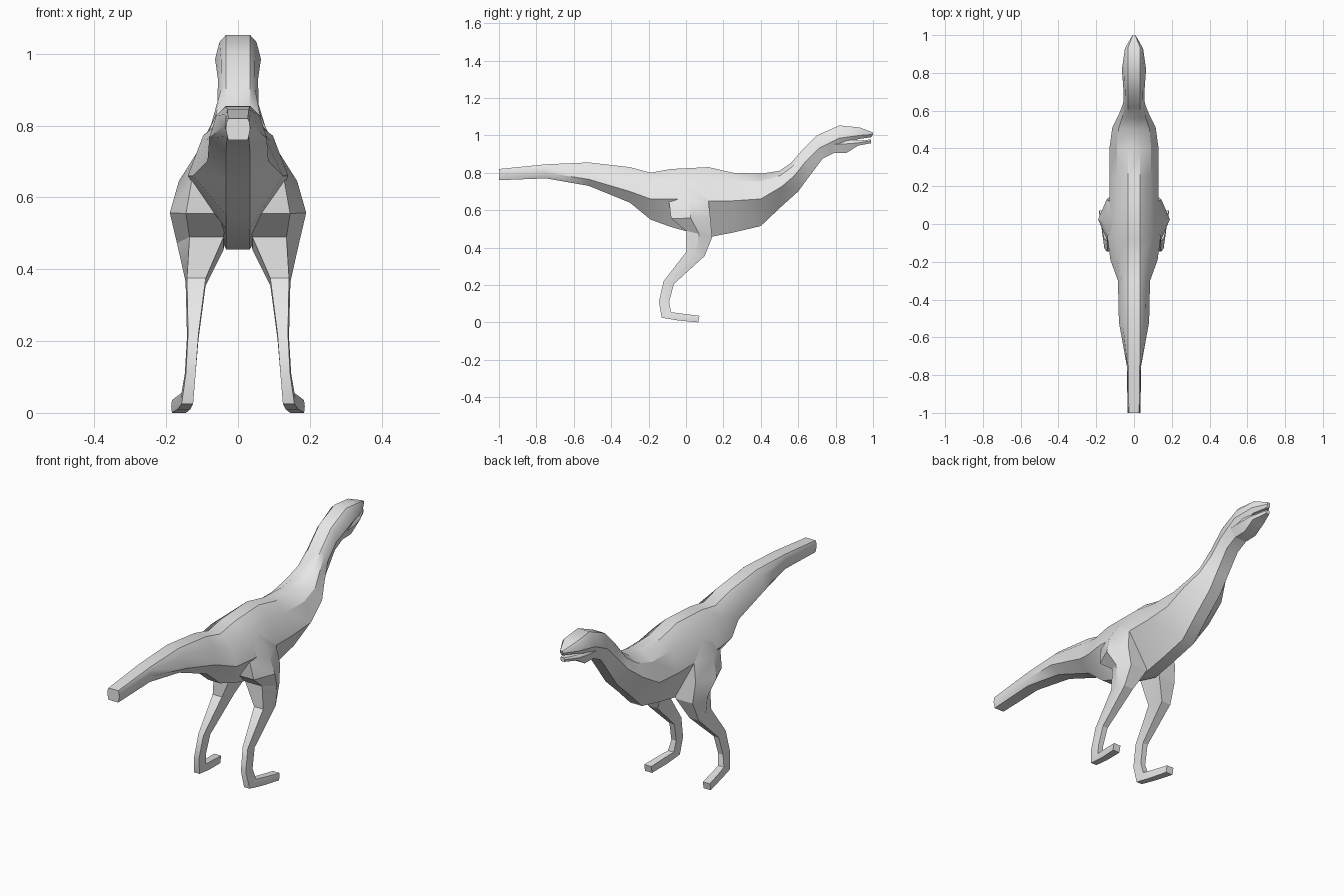
import bpy
import bmesh
from math import radians

if "Cube" in bpy.data.objects:
    bpy.data.objects.remove(bpy.data.objects["Cube"], do_unlink=True)

# One plain grey for the whole animal
grey = bpy.data.materials.new("plain_grey")
grey.use_nodes = True
colour = (0.8, 0.8, 0.8, 1)
grey.diffuse_color = colour
grey.node_tree.nodes["Principled BSDF"].inputs["Base Color"].default_value = colour


def loft(name, rings, angle):
    """Skin a row of equal-sized rings and cap both ends."""
    bm = bmesh.new()
    rows = [[bm.verts.new(point) for point in ring] for ring in rings]
    count = len(rows[0])
    for first, second in zip(rows, rows[1:]):
        for i in range(count):
            j = (i + 1) % count
            bm.faces.new((first[i], first[j], second[j], second[i]))
    bm.faces.new(rows[0])
    bm.faces.new(rows[-1])
    bmesh.ops.recalc_face_normals(bm, faces=bm.faces)
    mesh = bpy.data.meshes.new(name)
    bm.to_mesh(mesh)
    bm.free()
    mesh.materials.append(grey)
    obj = bpy.data.objects.new(name, mesh)
    bpy.context.collection.objects.link(obj)
    bpy.ops.object.select_all(action="DESELECT")
    obj.select_set(True)
    bpy.context.view_layer.objects.active = obj
    bpy.ops.object.shade_smooth_by_angle(angle=radians(angle))
    return obj


def body_ring(top_y, top_z, side_y, side_z, width, low_y, low_z):
    """Eight-sided section: flat back strip, shoulders, widest edge, flat belly strip."""
    strip = min(0.033, width * 0.8)
    shoulder = (strip + (width - strip) * 0.6,
                top_y + (side_y - top_y) * 0.3,
                top_z + (side_z - top_z) * 0.3)
    half = [(strip, top_y, top_z), shoulder,
            (width, side_y, side_z), (strip, low_y, low_z)]
    return half + [(-x, y, z) for x, y, z in reversed(half)]


def upright_ring(y, top, side, width, low):
    return body_ring(y, top, y, side, width, y, low)


def leg_ring(side, back_y, back_z, front_y, front_z, inner, outer, edge):
    """Five-sided section with a ridge down the outside."""
    ridge = (outer, (back_y + front_y) / 2, (back_z + front_z) / 2)
    points = [(inner, back_y, back_z), (edge, back_y, back_z), ridge,
              (edge, front_y, front_z), (inner, front_y, front_z)]
    return [(side * x, y, z) for x, y, z in points]


# Tail and trunk: position, back height, widest height, half width, belly height
trunk = [
    (-1.0, 0.82, 0.79, 0.034, 0.76),
    (-0.75, 0.845, 0.8, 0.038, 0.77),
    (-0.52, 0.855, 0.765, 0.08, 0.73),
    (-0.3, 0.83, 0.7, 0.085, 0.64),
    (-0.19, 0.8, 0.66, 0.125, 0.55),
    (-0.08, 0.82, 0.66, 0.14, 0.51),
    (0.12, 0.83, 0.65, 0.13, 0.455),
    (0.25, 0.8, 0.65, 0.13, 0.48),
    (0.4, 0.795, 0.66, 0.13, 0.515),
]

# Neck and upper head: tilted sections
neck = [
    (0.5, 0.81, 0.51, 0.725, 0.115, 0.5, 0.61),
    (0.56, 0.85, 0.58, 0.785, 0.08, 0.6, 0.7),
    (0.62, 0.92, 0.64, 0.86, 0.057, 0.655, 0.775),
    (0.7, 1.0, 0.71, 0.93, 0.056, 0.73, 0.875),
    (0.82, 1.053, 0.82, 0.985, 0.064, 0.8, 0.91),
    (0.93, 1.042, 0.93, 1.0, 0.048, 0.92, 0.98),
    (1.0, 1.015, 1.0, 1.005, 0.008, 0.99, 0.99),
]
loft("body", [upright_ring(*s) for s in trunk] + [body_ring(*s) for s in neck], 32)

# Lower jaw, leaving the mouth slightly open
jaw = [
    (0.78, 0.97, 0.95, 0.054, 0.905),
    (0.86, 0.985, 0.955, 0.052, 0.907),
    (0.92, 0.972, 0.96, 0.042, 0.945),
    (0.99, 0.978, 0.97, 0.012, 0.958),
]
loft("lower_jaw", [upright_ring(*s) for s in jaw], 32)

# Legs from hip through knee, ankle and heel to toe
leg = [
    (-0.09, 0.74, 0.12, 0.74, 0.03, 0.105, 0.09),
    (-0.09, 0.64, 0.12, 0.65, 0.03, 0.165, 0.13),
    (-0.08, 0.555, 0.13, 0.56, 0.03, 0.19, 0.145),
    (0.0, 0.49, 0.14, 0.455, 0.04, 0.17, 0.135),
    (0.0, 0.375, 0.1, 0.355, 0.09, 0.146, 0.142),
    (-0.12, 0.22, -0.065, 0.205, 0.11, 0.142, 0.139),
    (-0.145, 0.11, -0.09, 0.11, 0.118, 0.148, 0.145),
    (-0.13, 0.025, -0.08, 0.055, 0.125, 0.16, 0.157),
    (-0.04, 0.01, -0.03, 0.048, 0.133, 0.17, 0.168),
    (0.065, 0.0, 0.072, 0.035, 0.145, 0.186, 0.184),
]
for name, side in (("left_leg", 1), ("right_leg", -1)):
    loft(name, [leg_ring(side, *s) for s in leg], 25)
